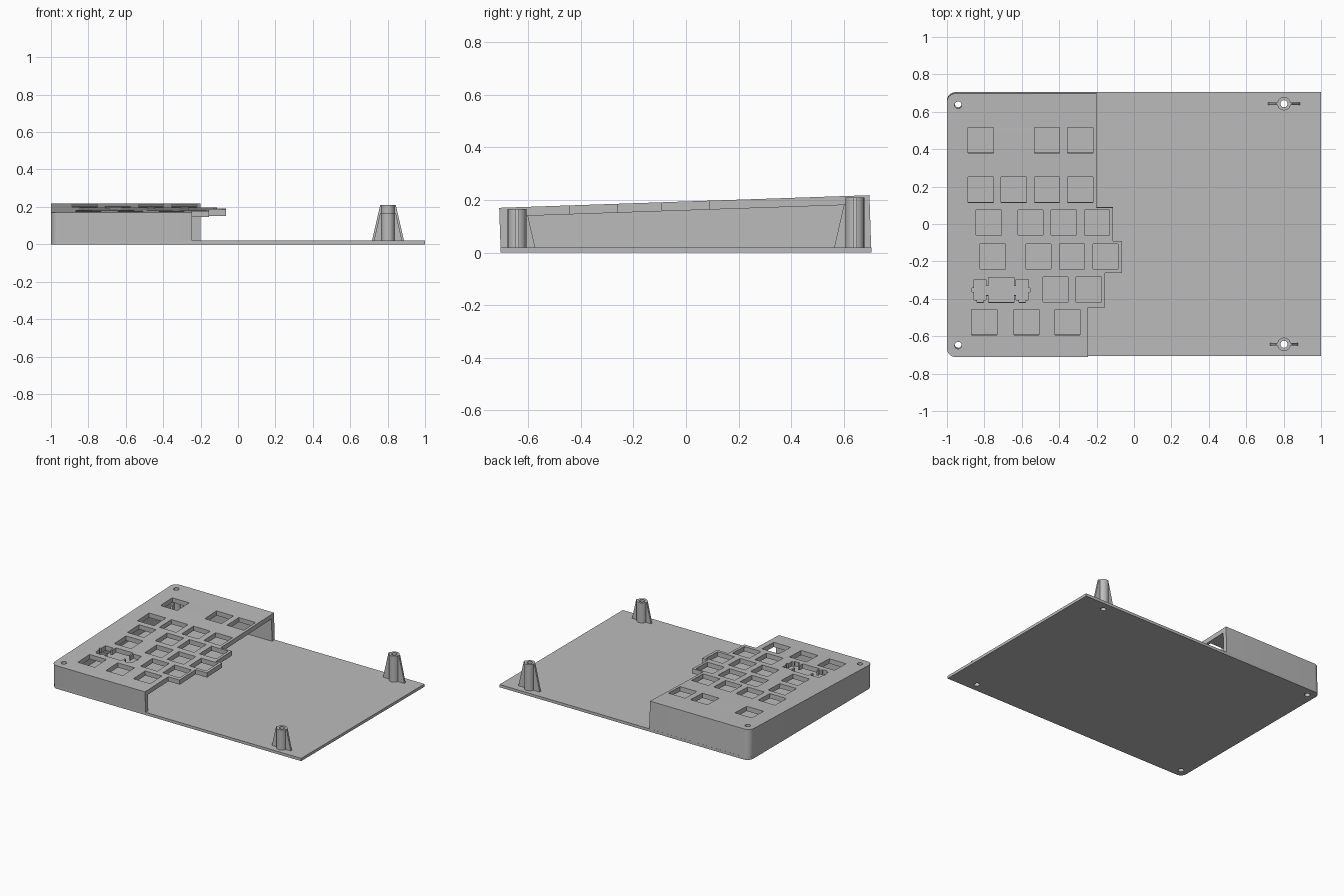
import bpy, bmesh, math

cube = bpy.data.objects.get("Cube")
if cube:
    bpy.data.objects.remove(cube, do_unlink=True)

# One grey plastic for everything
grey = bpy.data.materials.new("grey_plastic")
grey.use_nodes = True
COLOUR = (0.5, 0.5, 0.5, 1)
grey.diffuse_color = COLOUR
grey.node_tree.nodes["Principled BSDF"].inputs["Base Color"].default_value = COLOUR

DEPTH = 0.705     # half depth of the case
BASE = 0.02       # base thickness
SLAB = 0.034      # key plate thickness
WALL = 0.03
CORNER = 0.045
HOLE = 0.019


def top(y):
    """Height of the sloping key plate."""
    return 0.194 + 0.034 * y


def under(y):
    return top(y) - SLAB


def add_object(name, mesh):
    obj = bpy.data.objects.new(name, mesh)
    bpy.context.collection.objects.link(obj)
    mesh.materials.clear()
    mesh.materials.append(grey)
    bpy.ops.object.select_all(action="DESELECT")
    obj.select_set(True)
    bpy.context.view_layer.objects.active = obj
    bpy.ops.object.shade_smooth_by_angle(angle=math.radians(30))
    return obj


def prism(name, loops, low, high, lean=0.0):
    """Extrude an outline with holes between two height functions of y."""
    curve = bpy.data.curves.new(name, "CURVE")
    curve.dimensions = "2D"
    curve.fill_mode = "BOTH"
    curve.extrude = 1
    for loop in loops:
        spline = curve.splines.new("POLY")
        spline.points.add(len(loop) - 1)
        for point, (x, y) in zip(spline.points, loop):
            point.co = (x, y, 0, 1)
        spline.use_cyclic_u = True
    helper = bpy.data.objects.new(name + "_outline", curve)
    bpy.context.collection.objects.link(helper)
    graph = bpy.context.evaluated_depsgraph_get()
    mesh = bpy.data.meshes.new_from_object(helper.evaluated_get(graph))
    bpy.data.objects.remove(helper, do_unlink=True)
    bpy.data.curves.remove(curve)
    mesh.name = name
    bm = bmesh.new()
    bm.from_mesh(mesh)
    bmesh.ops.remove_doubles(bm, verts=bm.verts, dist=0.0001)
    for v in bm.verts:
        v.co.z = high(v.co.y) if v.co.z > 0 else low(v.co.y)
        v.co.y -= lean * v.co.z
    bmesh.ops.recalc_face_normals(bm, faces=bm.faces)
    bm.to_mesh(mesh)
    bm.free()
    return add_object(name, mesh)


def arc(cx, cy, r, start, end, n):
    angles = [math.radians(start + (end - start) * i / n) for i in range(n + 1)]
    return [(cx + r * math.cos(a), cy + r * math.sin(a)) for a in angles]


def circle(cx, cy, r, n=20):
    return arc(cx, cy, r, 0, 360, n)[:-1]


def square(cx, cy, h=0.0675):
    return [(cx - h, cy - h), (cx + h, cy - h), (cx + h, cy + h), (cx - h, cy + h)]


# Rounded left side shared by base, walls and key plate (back to front)
inset = CORNER - 1
left_edge = (arc(inset, DEPTH - CORNER, CORNER, 90, 180, 8)
             + arc(inset, CORNER - DEPTH, CORNER, 180, 270, 8))

left_screws = [(-0.94, s * 0.643) for s in (-1, 1)]
right_screws = [(0.802, s * 0.643) for s in (-1, 1)]
screw_holes = [circle(x, y, HOLE) for x, y in left_screws]

# Base plate
prism("base_plate",
      [left_edge + [(1, -DEPTH), (1, DEPTH)]] + screw_holes
      + [circle(x, y, HOLE) for x, y in right_screws],
      lambda y: 0, lambda y: BASE)

# Outer wall on three sides
inner = DEPTH - WALL
prism("case_wall",
      [left_edge + [(-0.247, -DEPTH), (-0.247, -inner), (WALL - 1, -inner),
                    (WALL - 1, inner), (-0.2, inner), (-0.2, DEPTH)]],
      lambda y: BASE, under, 0.033)

# Key plate with stepped right edge and switch openings
steps = [(-0.247, -DEPTH, -0.44), (-0.155, -0.44, -0.257), (-0.065, -0.257, -0.085),
         (-0.112, -0.085, 0.095), (-0.2, 0.095, DEPTH)]
stepped_edge = [(x, y) for x, y0, y1 in steps for y in (y0, y1)]
key_rows = {
    0.455: (-0.82, -0.465, -0.287),
    0.19: (-0.82, -0.643, -0.465, -0.287),
    0.014: (-0.777, -0.553, -0.375, -0.198),
    -0.167: (-0.755, -0.51, -0.332, -0.153),
    -0.344: (-0.42, -0.242),
    -0.52: (-0.8, -0.575, -0.355),
}
keys = [square(x, y) for y, xs in key_rows.items() for x in xs]

# Wide key opening with stabiliser slots, mirrored about its centre
half = [(.068, .067), (.068, .02), (.08, .02), (.08, .055), (.145, .055), (.145, .01),
        (.155, .01), (.155, -.012), (.145, -.012), (.145, -.055), (.13, -.055),
        (.13, -.067), (.095, -.067), (.095, -.055), (.08, -.055), (.08, -.03),
        (.068, -.03), (.068, -.067)]
wide = half + [(-x, y) for x, y in reversed(half)]
wide_key = [(x - 0.71, y - 0.346) for x, y in wide]

prism("key_plate", [left_edge + stepped_edge] + keys + [wide_key] + screw_holes,
      under, top, 0.033)


def fin(name, cx, cy, angle, high):
    """Tapered rib from the screw post, wider at the base."""
    bm = bmesh.new()
    bmesh.ops.create_cube(bm, size=1)
    a = math.radians(angle)
    for v in bm.verts:
        up = v.co.z > 0
        reach = 0.042 if up else 0.042 + 0.23 * (high - BASE)
        r = reach if v.co.x > 0 else 0.028
        t = v.co.y * 0.014
        v.co = (cx + r * math.cos(a) - t * math.sin(a),
                cy + r * math.sin(a) + t * math.cos(a), high if up else BASE)
    mesh = bpy.data.meshes.new(name)
    bm.to_mesh(mesh)
    bm.free()
    add_object(name, mesh)


# Screw posts with ribs
for side, screws in (("left", left_screws), ("right", right_screws)):
    for x, y in screws:
        end = "front" if y < 0 else "back"
        name = f"{end}_{side}_screw_post" if side == "right" else f"{end}_case_screw_post"
        height = top(y) - 0.007 if side == "right" else under(y)
        prism(name, [circle(x, y, 0.036, 16), circle(x, y, HOLE, 16)],
              lambda _: BASE, lambda _, h=height: h)
        directions = (0, 180) if side == "right" else (0, 90 if y < 0 else -90)
        for i, angle in enumerate(directions):
            fin(f"{name}_rib_{i + 1}", x, y, angle, height)
